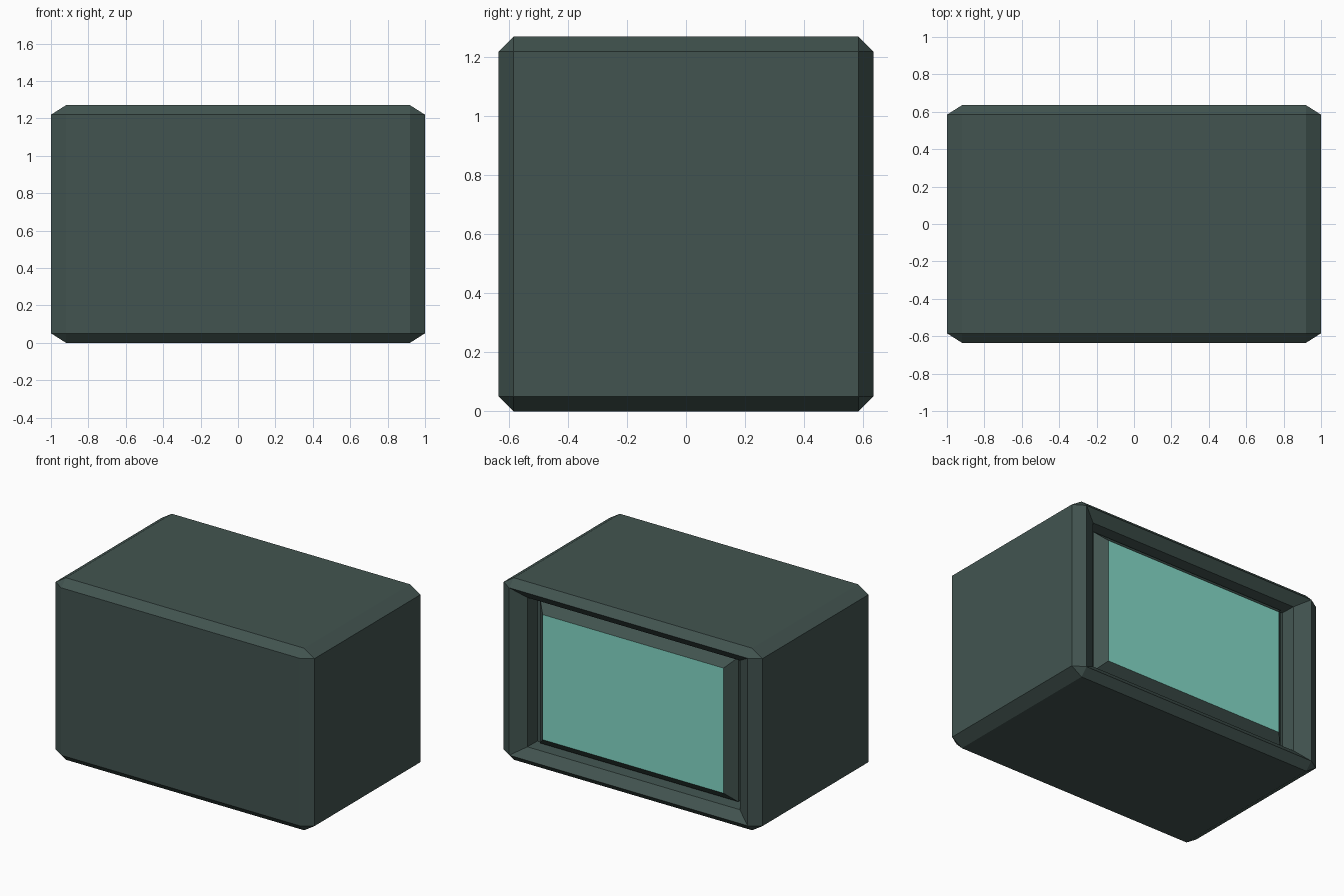
import bpy, bmesh
from mathutils import Vector

if "Cube" in bpy.data.objects:
    bpy.data.objects.remove(bpy.data.objects["Cube"])


def srgb(r, g, b):
    lin = lambda c: c / 12.92 if c <= 0.04045 else ((c + 0.055) / 1.055) ** 2.4
    return (lin(r / 255), lin(g / 255), lin(b / 255), 1)


def material(name, colour):
    m = bpy.data.materials.new(name)
    m.diffuse_color = colour
    m.use_nodes = True
    m.node_tree.nodes["Principled BSDF"].inputs["Base Color"].default_value = m.diffuse_color
    return m


casing = material("dark_grey_green", srgb(66, 84, 80))
glow = material("mint_screen", srgb(132, 218, 200))


def finish(bm, name, mats):
    bmesh.ops.recalc_face_normals(bm, faces=bm.faces)
    me = bpy.data.meshes.new(name)
    bm.to_mesh(me)
    bm.free()
    for m in mats:
        me.materials.append(m)
    ob = bpy.data.objects.new(name, me)
    bpy.context.collection.objects.link(ob)


def back_face(bm):
    # face that points to +y and lies farthest back
    bm.normal_update()
    return max((f for f in bm.faces if f.normal.y > 0.9),
               key=lambda f: f.calc_area())


# Casing: bevelled unit cube, recessed on the back, then stretched
bm = bmesh.new()
bmesh.ops.create_cube(bm, size=1)
bmesh.ops.bevel(bm, geom=bm.edges[:], offset=0.04, segments=1, affect='EDGES')
face = back_face(bm)
# sloping frame, then the steep wall of the recess
for thickness, depth in ((0.05, -0.045), (0.005, -0.075)):
    bmesh.ops.inset_region(bm, faces=[face], thickness=thickness,
                           use_even_offset=True)
    bmesh.ops.translate(bm, verts=face.verts[:], vec=(0, depth, 0))
bmesh.ops.scale(bm, verts=bm.verts, vec=(2, 1.27, 1.27))
bmesh.ops.translate(bm, verts=bm.verts, vec=(0, 0, 0.635))
finish(bm, "casing", [casing])

# Screen panel: block in the recess with a chamfered rim and a mint front
bm = bmesh.new()
bmesh.ops.create_cube(bm, size=1)
bmesh.ops.scale(bm, verts=bm.verts, vec=(1.53, 0.135, 1.007))
bmesh.ops.translate(bm, verts=bm.verts, vec=(0, 0.583 - 0.0675, 0.635))
front = back_face(bm)
bmesh.ops.bevel(bm, geom=front.edges[:], offset=0.067, segments=1,
                affect='EDGES')
bm.normal_update()
for f in bm.faces:
    f.material_index = 1 if f.normal.y > 0.95 else 0
finish(bm, "screen_panel", [casing, glow])
